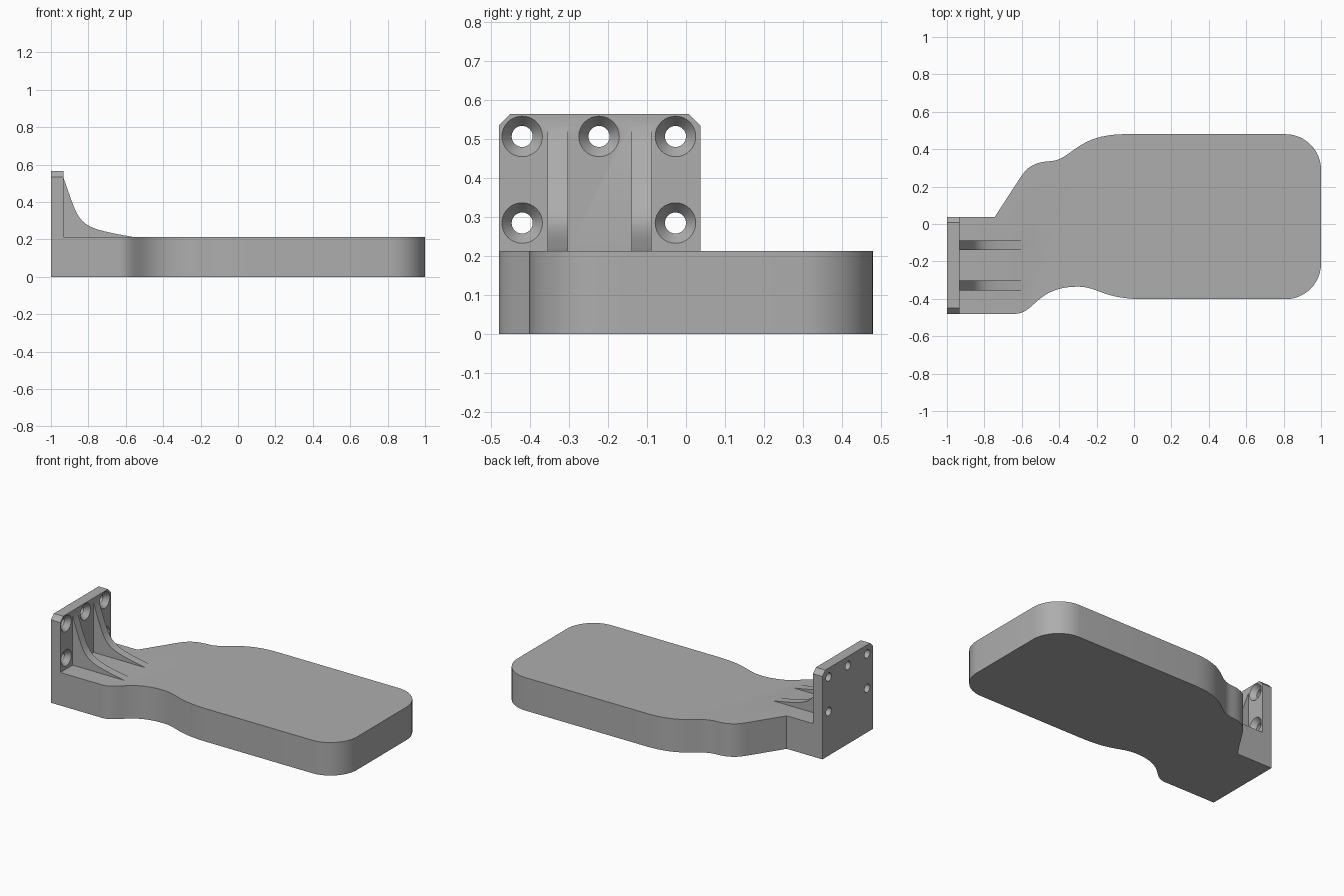
import bpy, bmesh, math
from mathutils import Vector
from mathutils.geometry import interpolate_bezier

if "Cube" in bpy.data.objects:
    bpy.data.objects.remove(bpy.data.objects["Cube"])

SHELF_TOP = 0.213
grey = bpy.data.materials.new("light grey")
grey.diffuse_color = (0.42, 0.42, 0.42, 1)
grey.use_nodes = True
grey.node_tree.nodes["Principled BSDF"].inputs["Base Color"].default_value = grey.diffuse_color


def curve(a, b, c, d, n=12):
    """Points along a cubic curve."""
    pts = interpolate_bezier(*[Vector((p[0], p[1], 0)) for p in (a, b, c, d)], n)
    return [(p.x, p.y) for p in pts]


def arc(cx, cy, r, start, end, n=12):
    return [(cx + r * math.cos(math.radians(start + (end - start) * i / n)),
             cy + r * math.sin(math.radians(start + (end - start) * i / n)))
            for i in range(n + 1)]


def prism(name, profile, place, direction):
    """Extrude a 2D profile, placed in 3D by a function, along a direction."""
    pts = [p for i, p in enumerate(profile)
           if math.dist(p, profile[i - 1]) > 1e-4]
    bm = bmesh.new()
    face = bm.faces.new([bm.verts.new(place(*p)) for p in pts])
    ext = bmesh.ops.extrude_face_region(bm, geom=[face])
    verts = [v for v in ext["geom"] if isinstance(v, bmesh.types.BMVert)]
    bmesh.ops.translate(bm, verts=verts, vec=direction)
    bmesh.ops.recalc_face_normals(bm, faces=bm.faces)
    return finish(name, bm)


def finish(name, bm):
    mesh = bpy.data.meshes.new(name)
    bm.to_mesh(mesh)
    bm.free()
    mesh.materials.append(grey)
    ob = bpy.data.objects.new(name, mesh)
    bpy.context.collection.objects.link(ob)
    return ob


def combine(target, other, operation):
    """Apply a boolean and remove the helper."""
    mod = target.modifiers.new(operation.lower(), 'BOOLEAN')
    mod.operation, mod.object, mod.solver = operation, other, 'EXACT'
    bpy.context.view_layer.objects.active = target
    bpy.ops.object.modifier_apply(modifier=mod.name)
    bpy.data.objects.remove(other)


# Shelf: contoured outline, counter-clockwise from the wall end
outline = [(-1, -0.48), (-0.64, -0.48)]
outline += curve((-0.63, -0.48), (-0.53, -0.475), (-0.52, -0.335), (-0.30, -0.335), 20)
outline += curve((-0.30, -0.335), (-0.19, -0.335), (-0.17, -0.402), (0.06, -0.402), 16)
outline += arc(0.81, -0.212, 0.19, -90, 0)
outline += arc(0.81, 0.29, 0.19, 0, 90)
outline += curve((-0.06, 0.48), (-0.32, 0.475), (-0.33, 0.335), (-0.46, 0.335), 18)
outline += curve((-0.46, 0.335), (-0.55, 0.328), (-0.58, 0.29), (-0.61, 0.245), 10)
outline += [(-0.745, 0.037), (-1, 0.037)]
shelf = prism("shelf_bracket", outline, lambda x, y: (x, y, 0), (0, 0, SHELF_TOP))

# Wall plate with chamfered top corners
plate = prism("wall_plate",
              [(-0.48, 0), (0.037, 0), (0.037, 0.535), (0.007, 0.565),
               (-0.45, 0.565), (-0.48, 0.535)],
              lambda y, z: (-1, y, z), (0.067, 0, 0))

# Countersunk screw holes
for y, z in [(-0.42, 0.507), (-0.223, 0.507), (-0.027, 0.507),
             (-0.42, 0.285), (-0.027, 0.285)]:
    bm = bmesh.new()
    rings = []
    for x, r in [(-1.02, 0.027), (-0.965, 0.027), (-0.933, 0.052), (-0.92, 0.052)]:
        rings.append([bm.verts.new((x, y + py, z + pz))
                      for py, pz in arc(0, 0, r, 0, 360, 32)[:-1]])
    for a, b in zip(rings, rings[1:]):
        for i in range(32):
            bm.faces.new((a[i - 1], a[i], b[i], b[i - 1]))
    bm.faces.new(rings[0])
    bm.faces.new(rings[-1])
    bmesh.ops.recalc_face_normals(bm, faces=bm.faces)
    combine(plate, finish("screw_hole_cutter", bm), 'DIFFERENCE')

combine(shelf, plate, 'UNION')

# Curved stiffening ribs, sunk slightly into plate and shelf
for y in (-0.355, -0.14):
    rib = [(-0.96, 0.19), (-0.56, 0.19)]
    rib += curve((-0.56, SHELF_TOP), (-0.87, 0.268), (-0.84, 0.27), (-0.933, 0.53), 20)
    rib += [(-0.96, 0.53)]
    combine(shelf, prism("rib", rib, lambda x, z: (x, y, z), (0, 0.052, 0)), 'UNION')

# Smooth the curved walls, keep the edges sharp
bpy.ops.object.select_all(action='DESELECT')
shelf.select_set(True)
bpy.context.view_layer.objects.active = shelf
bpy.ops.object.shade_smooth_by_angle(angle=math.radians(25))
